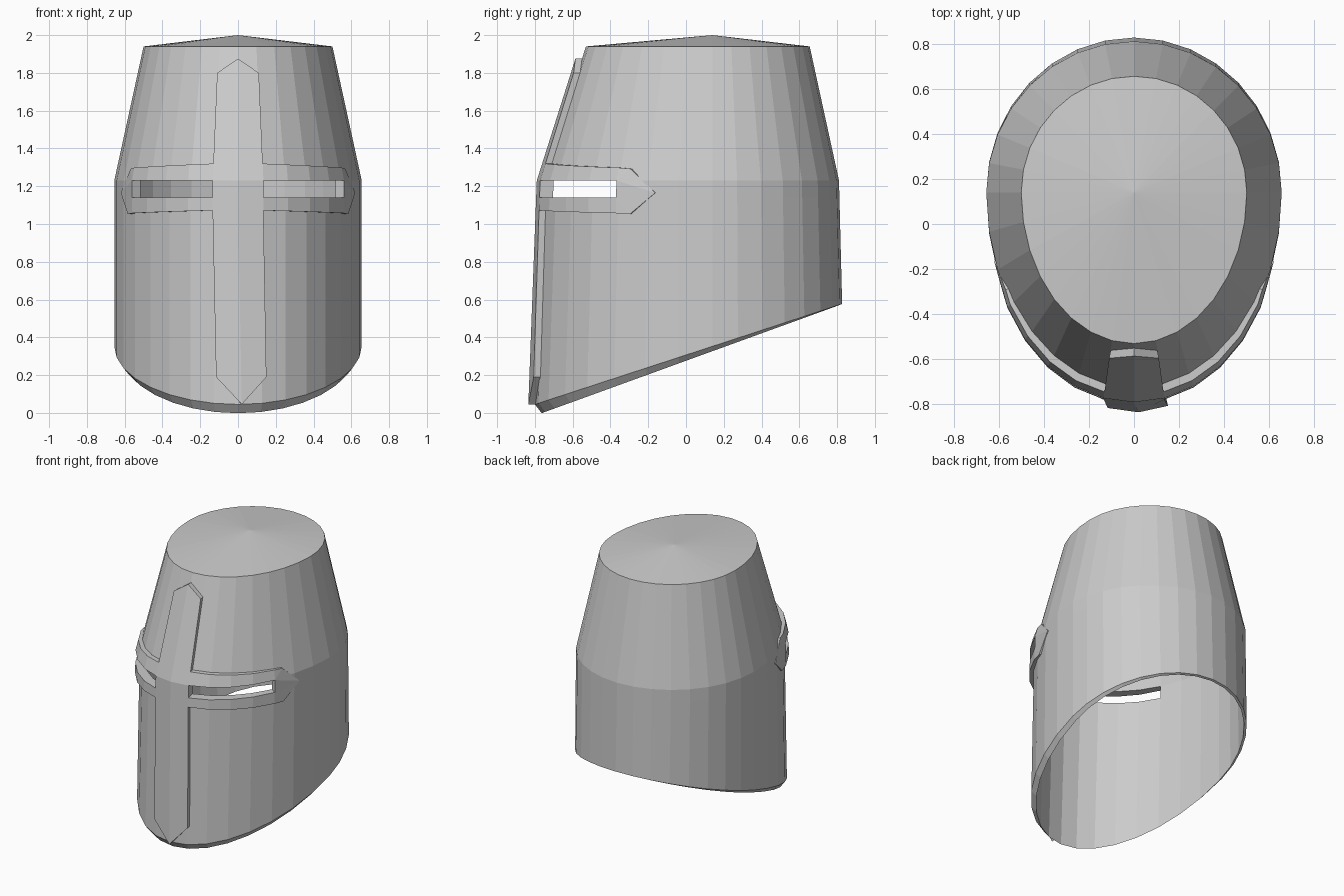
import bpy, bmesh, math

if "Cube" in bpy.data.objects:
    bpy.data.objects.remove(bpy.data.objects["Cube"])

N = 32                      # sides of the helmet
CY = 0.14                   # y of the widest point

steel = bpy.data.materials.new("steel grey")
steel.diffuse_color = (0.6, 0.6, 0.6, 1)
steel.use_nodes = True
steel.node_tree.nodes["Principled BSDF"].inputs["Base Color"].default_value = steel.diffuse_color

# height, half width, front depth, back depth of the egg-shaped section
SECTIONS = [(0.05, 0.655, 0.94, 0.70), (1.23, 0.655, 0.895, 0.67), (1.94, 0.50, 0.67, 0.515)]


def point(k, z, off=0.0):
    """Point on the helmet wall at column k (0 = front), height z, pushed out by off."""
    lo, hi = (SECTIONS[0], SECTIONS[1]) if z < 1.23 else (SECTIONS[1], SECTIONS[2])
    f = (z - lo[0]) / (hi[0] - lo[0])
    a, bf, bb = (lo[i] + (hi[i] - lo[i]) * f + off for i in (1, 2, 3))
    t = 2 * math.pi * k / N
    c = math.cos(t)
    return (a * math.sin(t), CY - (bf if c > 0 else bb) * c, z)


def rim(k, off, z0, y0, slope):
    """Point on the slanted lower rim."""
    z = 0.3
    for _ in range(4):
        z = z0 + slope * (point(k, z, off)[1] - y0)
    return point(k, z, off)


def finish(bm, name):
    bmesh.ops.recalc_face_normals(bm, faces=bm.faces)
    me = bpy.data.meshes.new(name)
    bm.to_mesh(me)
    bm.free()
    me.materials.append(steel)
    ob = bpy.data.objects.new(name, me)
    bpy.context.collection.objects.link(ob)


def is_slit(k):
    return k % N in (1, 2, 3, 4, N - 2, N - 3, N - 4, N - 5)


# Helmet shell: outer and inner wall, eye slits left open
bm = bmesh.new()
walls = []
for inner in (False, True):
    rows = [[] for _ in range(4)]
    for k in range(N):
        off = -(0.026 + 0.012 * math.cos(2 * math.pi * k / N)) if inner else 0.0
        low = rim(k, off, 0.0, -0.76, 0.363) if inner else rim(k, off, 0.045, -0.80, 0.327)
        rows[0].append(bm.verts.new(low))
        for r, z in ((1, 1.14), (2, 1.23), (3, 1.91 if inner else 1.94)):
            rows[r].append(bm.verts.new(point(k, z, off)))
    apex = bm.verts.new((0, CY, 1.96 if inner else 2.0))
    for k in range(N):
        n = (k + 1) % N
        for r in range(3):
            if not (r == 1 and is_slit(k)):
                bm.faces.new((rows[r][k], rows[r][n], rows[r + 1][n], rows[r + 1][k]))
        bm.faces.new((rows[3][k], rows[3][n], apex))
    walls.append(rows)
out, inn = walls
for k in range(N):
    n = (k + 1) % N
    bm.faces.new((out[0][k], out[0][n], inn[0][n], inn[0][k]))
    if is_slit(k):          # sill and lintel of the slit
        for r in (1, 2):
            bm.faces.new((out[r][k], out[r][n], inn[r][n], inn[r][k]))
for k in (1, 5, N - 1, N - 5):   # slit ends
    bm.faces.new((out[1][k], out[2][k], inn[2][k], inn[1][k]))
finish(bm, "helmet_shell")

# Raised cross plate: nasal bar plus eye bands with slits
bm = bmesh.new()
top, base = {}, {}


def vert(k, z, off=0.035):
    key = (round(k, 3), round(z, 3))
    if key not in top:
        top[key] = bm.verts.new(point(k, z, off))
        base[top[key]] = point(k, z, -0.004)
    return top[key]


def band_rows(k):
    """Lower edge, slit bottom, slit top, upper edge of the eye band."""
    f = max(0, abs(k) - 1) / 4
    return (1.072 - 0.015 * f, 1.14, 1.23, 1.32 - 0.022 * f)


OFF = {1: 0.035, 2: 0.035, 3: 0.033, 4: 0.028, 5: 0.02}
for s in (-1, 1):
    # nasal bar half
    foot = 1.12 if s > 0 else -0.86
    side = [vert(foot, 0.19)] + [vert(s, z) for z in band_rows(1)] + [vert(s, 1.80)]
    mid = [vert(0.15, 0.045)] + [vert(0, z) for z in band_rows(1)] + [vert(0, 1.875)]
    for i in range(5):
        bm.faces.new((mid[i], side[i], side[i + 1], mid[i + 1]))
    # eye band above and below the slit
    for k in range(1, 5):
        a = [vert(s * k, z, OFF[k]) for z in band_rows(k)]
        b = [vert(s * (k + 1), z, OFF[k + 1]) for z in band_rows(k + 1)]
        for i in (0, 2):
            bm.faces.new((a[i], b[i], b[i + 1], a[i + 1]))
    # pointed band end, fading into the wall
    e = [vert(s * 5, z, OFF[5]) for z in band_rows(5)]
    lo, hi = vert(s * 5.45, 1.052, 0.010), vert(s * 5.4, 1.292, 0.010)
    tip = vert(s * 6.25, 1.165, 0.004)
    bm.faces.new((e[0], lo, e[1]))
    bm.faces.new((e[1], lo, tip))
    bm.faces.new((e[1], tip, e[2]))
    bm.faces.new((e[2], tip, hi))
    bm.faces.new((e[2], hi, e[3]))

# plate edges down to the wall
low = {}
for e in [e for e in bm.edges if e.is_boundary]:
    for v in e.verts:
        if v not in low:
            low[v] = bm.verts.new(base[v])
    a, b = e.verts
    bm.faces.new((a, b, low[b], low[a]))
finish(bm, "cross_plate")
